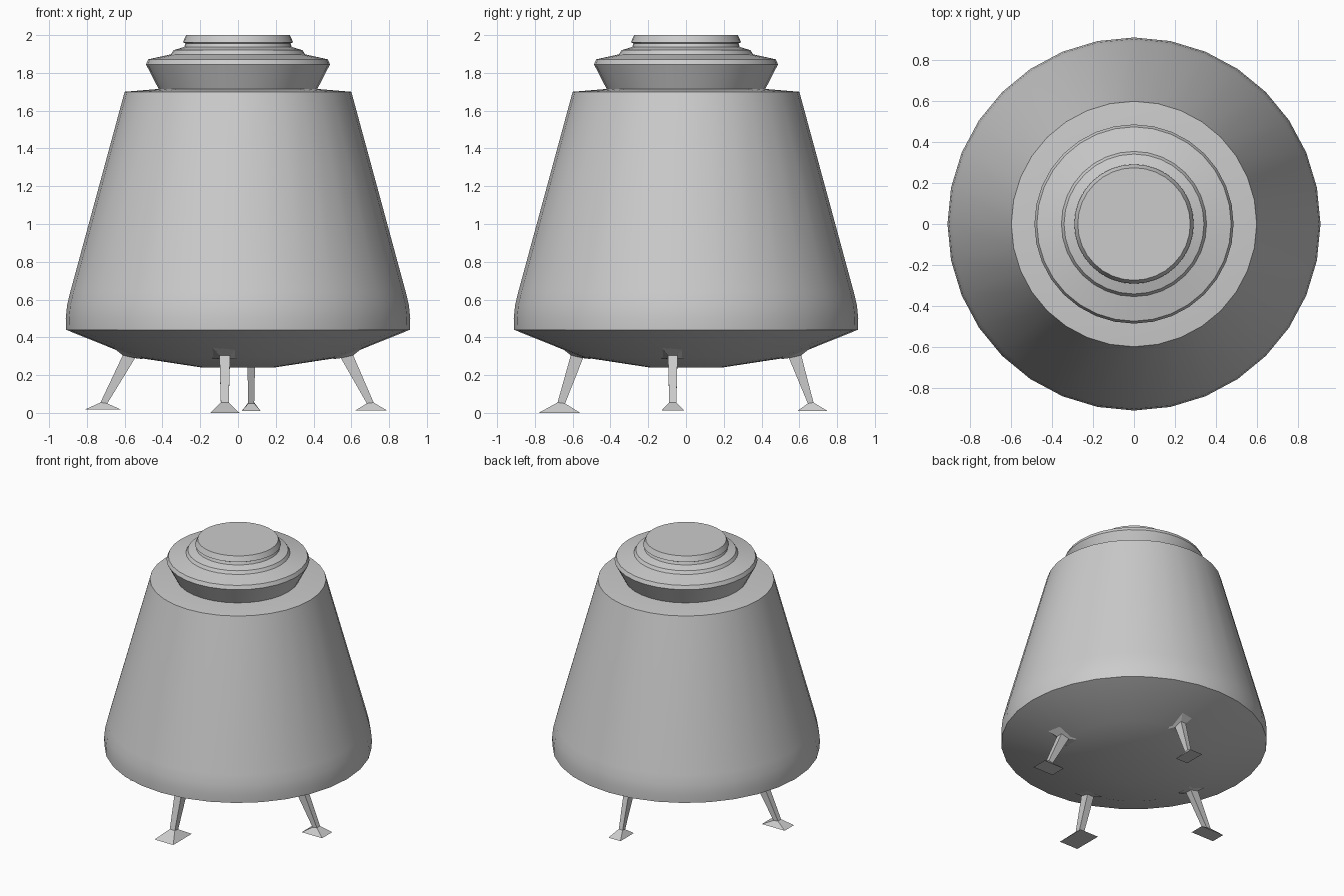
import bpy, bmesh
from math import radians, pi
from mathutils import Matrix, Vector

if "Cube" in bpy.data.objects:
    bpy.data.objects.remove(bpy.data.objects["Cube"])


def add_object(name, bm, angle):
    bmesh.ops.recalc_face_normals(bm, faces=bm.faces)
    me = bpy.data.meshes.new(name)
    bm.to_mesh(me)
    bm.free()
    ob = bpy.data.objects.new(name, me)
    bpy.context.collection.objects.link(ob)
    bpy.ops.object.select_all(action='DESELECT')
    ob.select_set(True)
    bpy.context.view_layer.objects.active = ob
    bpy.ops.object.shade_smooth_by_angle(angle=radians(angle))
    return ob


def lathe(name, profile, sides=32):
    bm = bmesh.new()
    vs = [bm.verts.new((r, 0, z)) for r, z in profile]
    edges = [bm.edges.new(p) for p in zip(vs, vs[1:])]
    bmesh.ops.spin(bm, geom=vs + edges, cent=(0, 0, 0), axis=(0, 0, 1),
                   angle=2 * pi, steps=sides, use_merge=True)
    bmesh.ops.remove_doubles(bm, verts=bm.verts, dist=1e-4)
    return add_object(name, bm, 25)


# Capsule hull: shallow belly, rounded rim, tapering wall, flat shoulder
lathe("capsule_hull", [(0, .24), (.19, .24), (.55, .295), (.91, .44),
                       (.912, .50), (.905, .57), (.888, .64), (.60, 1.70),
                       (.42, 1.715), (0, 1.715)])

# Docking collar: flared ring with stepped cap
lathe("docking_collar", [(0, 1.71), (.42, 1.715), (.487, 1.845), (.475, 1.872),
                         (.355, 1.898), (.342, 1.92), (.285, 1.937),
                         (.278, 1.955), (.292, 1.962), (.275, 2.0), (0, 2.0)])


def leg(name, turn, side, foot_in, foot_out, foot_w, foot_z, ankle, s):
    # Rings run foot sole, ankle, leg top, flared socket in the belly:
    # (inner radius, outer radius, inner z, outer z, width)
    rings = [(foot_in, foot_out, foot_z, foot_z, foot_w),
             (ankle - .02 * s, ankle + .02 * s, .05, .055, .042 * s),
             (.545, .61, .29, .305, .056 * s),
             (.50, .66, .284, .345, .13 * s)]
    rot = Matrix.Rotation(radians(turn), 3, 'Z')
    bm = bmesh.new()
    loops = []
    for a, b, za, zb, w in rings:
        pts = [(a, -w / 2, za), (b, -w / 2, zb), (b, w / 2, zb), (a, w / 2, za)]
        loops.append([bm.verts.new(rot @ Vector((x, y + side, z))) for x, y, z in pts])
    for lo, hi in zip(loops, loops[1:]):
        for i in range(4):
            j = (i + 1) % 4
            bm.faces.new((lo[i], lo[j], hi[j], hi[i]))
    bm.faces.new(loops[0])
    bm.faces.new(loops[-1])
    add_object(name, bm, 5)


# Four splayed landing legs, each slightly different
leg("right_leg", 0, -.07, .62, .79, .12, .012, .70, .9)
leg("back_leg", 90, -.07, .59, .75, .10, .01, .66, .75)
leg("left_leg", 180, .07, .62, .81, .11, .018, .71, .9)
leg("front_leg", 270, -.07, .56, .78, .155, 0, .66, 1)
